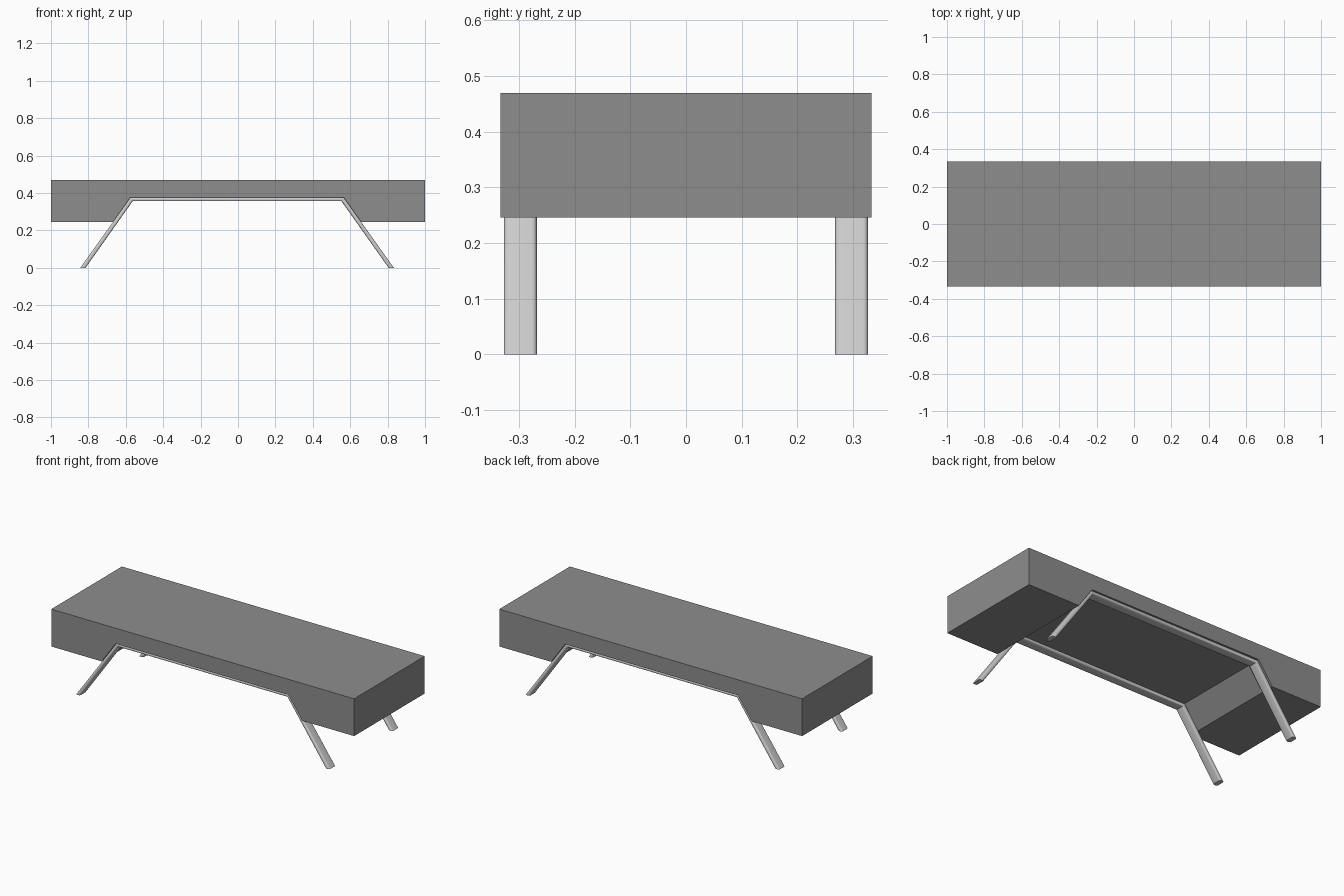
import bpy, bmesh, math

if "Cube" in bpy.data.objects:
    bpy.data.objects.remove(bpy.data.objects["Cube"])

CX = -0.005                      # slight offset of the frame along x
TOP, UNDER, RECESS = 0.469, 0.246, 0.376
OUTER = [(-0.838, 0.0), (-0.57, RECESS), (0.57, RECESS), (0.838, 0.0)]
INNER = [(-0.81, 0.0), (-0.558, 0.356), (0.558, 0.356), (0.81, 0.0)]


def finish(name, bm):
    bmesh.ops.recalc_face_normals(bm, faces=bm.faces)
    mesh = bpy.data.meshes.new(name)
    bm.to_mesh(mesh)
    bm.free()
    obj = bpy.data.objects.new(name, mesh)
    bpy.context.collection.objects.link(obj)
    return obj


def skin(bm, rings):
    n = len(rings[0])
    for a, b in zip(rings, rings[1:]):
        for i in range(n):
            j = (i + 1) % n
            bm.faces.new((a[i], a[j], b[j], b[i]))
    bm.faces.new(rings[0])
    bm.faces.new(rings[-1])


# Bench body: dark block profile with a trapezoid recess underneath
def make_body(half_y=0.333):
    cut = 0.57 + (RECESS - UNDER) * 0.268 / RECESS
    profile = [(-1, TOP), (-1, UNDER), (CX - cut, UNDER), (CX - 0.57, RECESS),
               (CX + 0.57, RECESS), (CX + cut, UNDER), (1, UNDER), (1, TOP)]
    bm = bmesh.new()
    skin(bm, [[bm.verts.new((x, y, z)) for x, z in profile]
              for y in (-half_y, half_y)])
    obj = finish("bench_body", bm)
    dark = bpy.data.materials.new("dark_grey")
    dark.diffuse_color = (0.27, 0.27, 0.27, 1)
    dark.use_nodes = True
    dark.node_tree.nodes["Principled BSDF"].inputs["Base Color"].default_value = dark.diffuse_color
    obj.data.materials.append(dark)


# Rounded bar section: offset in y, and blend from outer (0) to inner (1) path
def bar_section(half_w=0.0295, thick=0.022, r=0.009, steps=4):
    pts = []
    for k in range(4):
        sy = (1, -1, -1, 1)[k] * (half_w - r)
        sv = (1, 1, -1, -1)[k] * (thick / 2 - r)
        for s in range(steps + 1):
            a = math.pi / 2 * (k + s / steps)
            pts.append((sy + r * math.cos(a),
                        0.5 + (sv + r * math.sin(a)) / thick))
    return pts


# Leg frame: one bent bar, mitred at the corners and cut level at the feet
def make_frame(name, y):
    section = bar_section()
    bm = bmesh.new()
    rings = []
    for (xo, zo), (xi, zi) in zip(OUTER, INNER):
        rings.append([bm.verts.new((CX + xo + (xi - xo) * t, y + dy,
                                    zo + (zi - zo) * t)) for dy, t in section])
    skin(bm, rings)
    obj = finish(name, bm)
    bpy.ops.object.select_all(action='DESELECT')
    obj.select_set(True)
    bpy.context.view_layer.objects.active = obj
    bpy.ops.object.shade_smooth_by_angle(angle=math.radians(35))


make_body()
for name, y in (("front_leg_frame", -0.2975), ("back_leg_frame", 0.2975)):
    make_frame(name, y)
